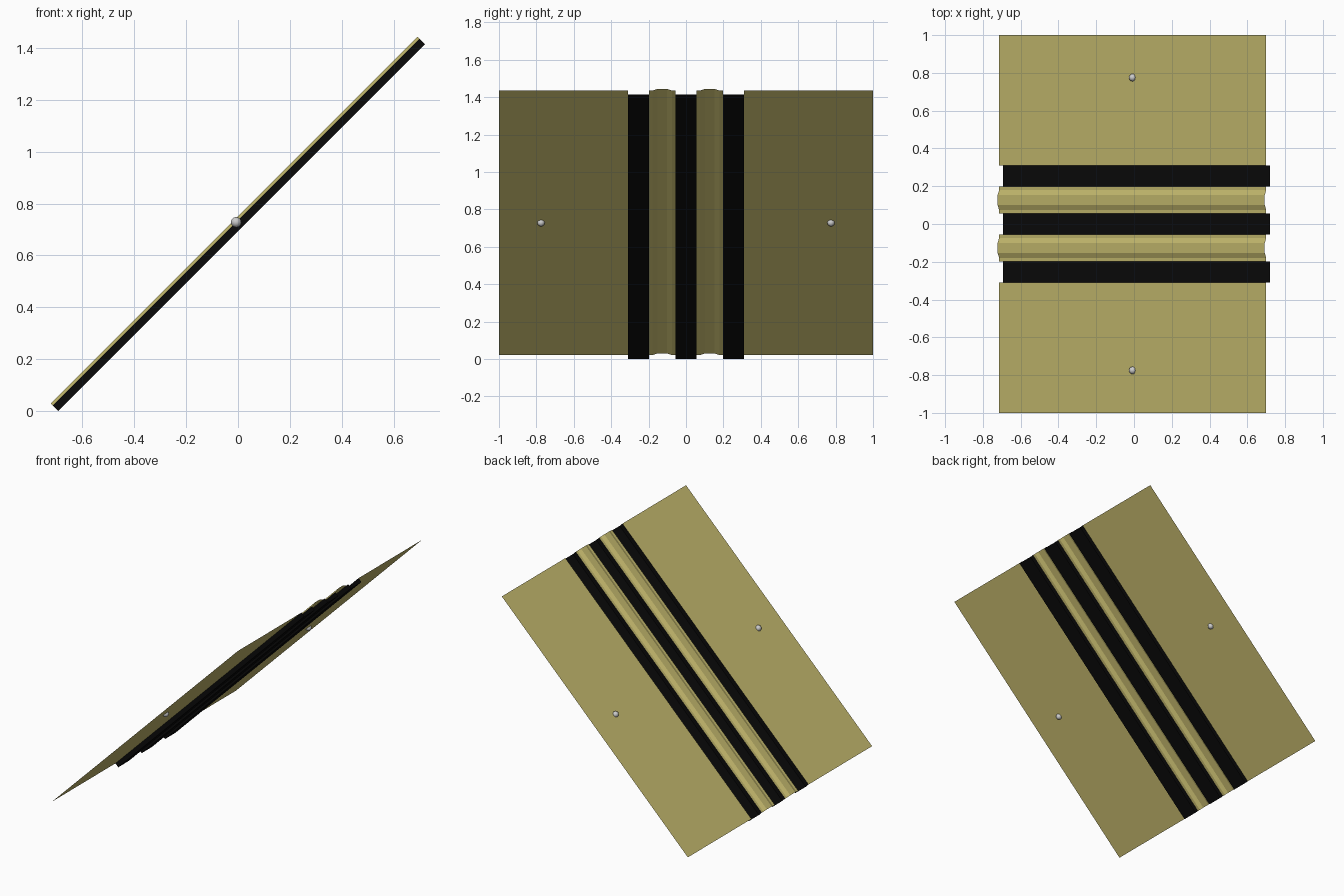
import bpy, bmesh, math
from mathutils import Matrix

if "Cube" in bpy.data.objects:
    bpy.data.objects.remove(bpy.data.objects["Cube"])

# Whole sheet is tilted 45 degrees; local x runs up the slope, local z is its normal
H = math.sqrt(0.5)
TILT = Matrix.Translation((0.014, 0, H)) @ Matrix.Rotation(-math.pi / 4, 4, 'Y')
LEVEL = 0.030     # panel height above the channel floors
RIDGE = 0.011     # extra height of the ridges


def material(name, rgb):
    m = bpy.data.materials.new(name)
    m.diffuse_color = (*rgb, 1)
    m.use_nodes = True
    m.node_tree.nodes["Principled BSDF"].inputs["Base Color"].default_value = m.diffuse_color
    return m


gold = material("pale_gold", (0.57, 0.50, 0.16))
black = material("black", (0.003, 0.003, 0.003))


def finish(name, bm, mat=None):
    mesh = bpy.data.meshes.new(name)
    bm.to_mesh(mesh)
    bm.free()
    ob = bpy.data.objects.new(name, mesh)
    bpy.context.collection.objects.link(ob)
    ob.matrix_world = TILT
    if mat:
        mesh.materials.append(mat)
    return ob


def strip(name, profile, mat):
    """Sweep an open (y, height) profile along the slope as a thin sheet."""
    bm = bmesh.new()
    rows = [[bm.verts.new((x, y, z)) for x in (-1, 1)] for y, z in profile]
    for a, b in zip(rows, rows[1:]):
        bm.faces.new((a[0], a[1], b[1], b[0]))
    return finish(name, bm, mat)


# Flat outer panels with a round stud through each
for side, s in (("front", -1), ("back", 1)):
    strip(side + "_panel", sorted([(s * 0.31, LEVEL), (s * 1.0, LEVEL)]), gold)
    bm = bmesh.new()
    bmesh.ops.create_uvsphere(bm, u_segments=16, v_segments=8, radius=0.02,
                              matrix=Matrix.Translation((0, s * 0.775, LEVEL)))
    for f in bm.faces:
        f.smooth = True
    finish(side + "_stud", bm)

# Black open channels
for name, y0, y1 in (("front_channel", -0.31, -0.198),
                     ("middle_channel", -0.056, 0.056),
                     ("back_channel", 0.198, 0.31)):
    strip(name, [(y0, LEVEL), (y0, 0), (y1, 0), (y1, LEVEL)], black)

# Raised ridges between the channels
for name, c in (("front_ridge", -0.127), ("back_ridge", 0.127)):
    strip(name, [(c - 0.071, LEVEL), (c - 0.052, LEVEL), (c - 0.026, LEVEL + RIDGE),
                 (c + 0.026, LEVEL + RIDGE), (c + 0.052, LEVEL), (c + 0.071, LEVEL)], gold)
